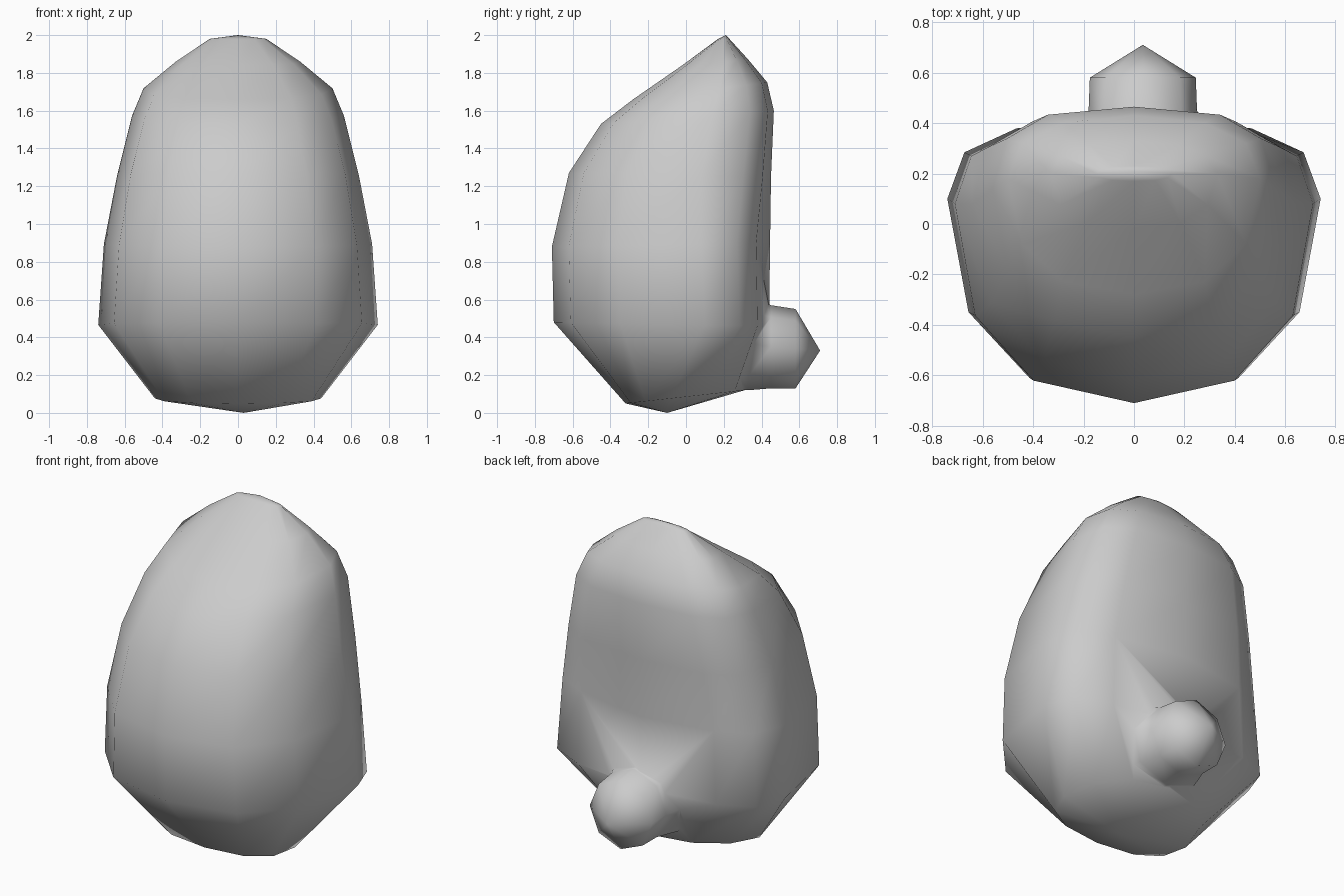
import bpy, bmesh
from math import sin, cos, pi

if "Cube" in bpy.data.objects:
    bpy.data.objects.remove(bpy.data.objects["Cube"])


def loft(name, rings, start=None, end=None):
    """Skin a stack of equal-length rings, closing ends with a point or a cap."""
    bm = bmesh.new()
    rows = [[bm.verts.new(p) for p in ring] for ring in rings]
    n = len(rows[0])
    for a, b in zip(rows, rows[1:]):
        for i in range(n):
            j = (i + 1) % n
            bm.faces.new((a[i], a[j], b[j], b[i]))
    for row, tip in ((rows[0], start), (rows[-1], end)):
        if tip is None:
            bm.faces.new(row)
        else:
            v = bm.verts.new(tip)
            for i in range(n):
                bm.faces.new((row[i], row[(i + 1) % n], v))
    bmesh.ops.recalc_face_normals(bm, faces=bm.faces)
    mesh = bpy.data.meshes.new(name)
    bm.to_mesh(mesh)
    bm.free()
    for p in mesh.polygons:
        p.use_smooth = True
    obj = bpy.data.objects.new(name, mesh)
    bpy.context.collection.objects.link(obj)
    return obj


def spow(v, e):
    return (1 if v >= 0 else -1) * abs(v) ** e


def body_ring(zf, zb, half, yf, yw, yb, square, dish, n=12):
    """Rounded front, back of given squareness; dish sinks the back beside the spine."""
    pts = []
    for i in range(n):
        a = 2 * pi * i / n
        c, s = cos(a), sin(a)
        e = 2 / square if s > 0.01 else 2 / 2.4
        depth = yb - yw if s > 0 else yw - yf
        y = yw + depth * spow(s, e)
        t = (y - yf) / (yb - yf)
        if i in (1, 2, 4, 5):
            y -= dish
        pts.append((half * spow(c, e), y, zf + (zb - zf) * t))
    return pts


# Body: front height, back height, half width, front y, widest y, back y, squareness, dish
sections = [
    (0.05, 0.12, 0.44, -0.32, -0.08, 0.31, 2.0, 0.0),
    (0.48, 0.46, 0.74, -0.70, 0.10, 0.44, 3.0, 0.03),
    (0.88, 0.90, 0.71, -0.71, 0.08, 0.445, 3.0, 0.04),
    (1.27, 1.25, 0.64, -0.62, 0.08, 0.45, 3.0, 0.01),
    (1.53, 1.60, 0.56, -0.45, 0.14, 0.465, 2.8, 0.0),
    (1.66, 1.75, 0.50, -0.28, 0.18, 0.43, 2.4, 0.0),
    (1.84, 1.87, 0.33, -0.02, 0.20, 0.33, 2.2, 0.0),
    (1.98, 1.98, 0.15, 0.17, 0.20, 0.23, 2.2, 0.0),
]
body = loft("body", [body_ring(*s) for s in sections],
            start=(0.03, -0.10, 0.0), end=(0, 0.21, 2.0))

# Stubby tail with a flared root: y, half width, half height, centre height
tail_rings = [
    (0.20, 0.36, 0.27, 0.39),
    (0.33, 0.28, 0.25, 0.37),
    (0.45, 0.215, 0.22, 0.35),
    (0.58, 0.21, 0.21, 0.34),
]
tail = loft("tail", [[(0.035 + rx * cos(pi * i / 4), y, zc + rz * sin(pi * i / 4))
                      for i in range(8)] for y, rx, rz, zc in tail_rings],
            end=(0.035, 0.71, 0.33))

# Fuse the tail into the body so shading flows across the joint
mod = body.modifiers.new("fuse", 'BOOLEAN')
mod.operation = 'UNION'
mod.solver = 'EXACT'
mod.object = tail
bpy.context.view_layer.objects.active = body
body.select_set(True)
bpy.ops.object.modifier_apply(modifier=mod.name)
bpy.data.objects.remove(tail)
